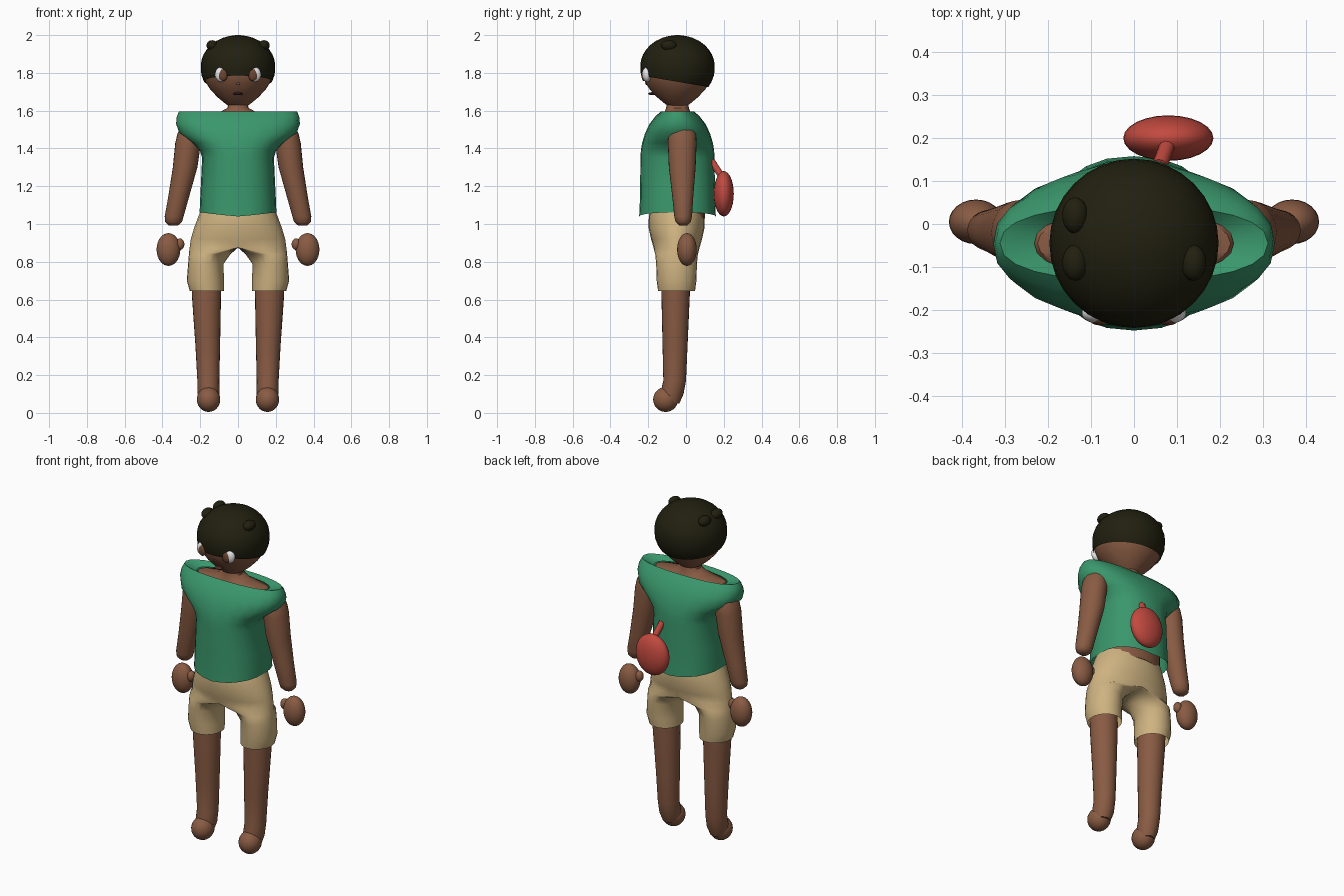
import bpy, bmesh, math
from mathutils import Matrix, Vector

if "Cube" in bpy.data.objects:
    bpy.data.objects.remove(bpy.data.objects["Cube"])

CY = -0.045  # depth of the body's centre line


def material(name, r, g, b):
    m = bpy.data.materials.new(name)
    m.use_nodes = True
    m.diffuse_color = (r, g, b, 1)
    bsdf = m.node_tree.nodes["Principled BSDF"]
    bsdf.inputs["Base Color"].default_value = (r, g, b, 1)
    bsdf.inputs["Roughness"].default_value = 0.7
    return m


skin = material("brown skin", 0.25, 0.105, 0.056)
hair = material("black hair", 0.015, 0.014, 0.005)
green = material("green cloth", 0.042, 0.31, 0.15)
tan = material("tan cloth", 0.62, 0.45, 0.22)
red = material("red", 0.54, 0.068, 0.05)
white = material("eye white", 0.8, 0.8, 0.8)
iris_brown = material("iris brown", 0.15, 0.06, 0.03)
lip = material("dark lip", 0.07, 0.025, 0.02)


def finish(name, bm, mat, mirror=False, angle=50):
    bmesh.ops.recalc_face_normals(bm, faces=bm.faces)
    me = bpy.data.meshes.new(name)
    bm.to_mesh(me)
    bm.free()
    me.materials.append(mat)
    ob = bpy.data.objects.new(name, me)
    bpy.context.collection.objects.link(ob)
    if mirror:
        ob.modifiers.new("Mirror", "MIRROR")
    bpy.ops.object.select_all(action="DESELECT")
    ob.select_set(True)
    bpy.context.view_layer.objects.active = ob
    bpy.ops.object.shade_smooth_by_angle(angle=math.radians(angle))
    return ob


def power(v, p):
    return math.copysign(abs(v) ** p, v)


def loft(rings, n=24, square=1.0, caps=True, wave=0, clamp=False):
    """Skin elliptical rings given as (x, y, z, rx, ry)."""
    bm = bmesh.new()
    loops = []
    for i, (x, y, z, rx, ry) in enumerate(rings):
        loop = []
        for k in range(n):
            a = math.tau * k / n
            px = x + rx * power(math.cos(a), square)
            pz = z + (wave * abs(math.cos(a)) if i == 0 else 0)
            loop.append(bm.verts.new((max(px, 0) if clamp else px,
                                      y + ry * power(math.sin(a), square), pz)))
        loops.append(loop)
    for a, b in zip(loops, loops[1:]):
        for k in range(n):
            bm.faces.new((a[k], a[k - 1], b[k - 1], b[k]))
    if caps:
        bm.faces.new(loops[0])
        bm.faces.new(loops[-1])
    return bm


def ball(name, at, size, mat, mirror=False):
    bm = bmesh.new()
    bmesh.ops.create_uvsphere(bm, u_segments=24, v_segments=14, radius=1)
    bm.transform(Matrix.Translation(at) @ Matrix.Diagonal((*size, 1)))
    return finish(name, bm, mat, mirror)


def centred(profile):
    return [(0, CY, z, rx, ry) for z, rx, ry in profile]


# Head with a tapering chin, and the dome used by both head and hair
def head_rings(grow):
    jaw = [(1.61, .025), (1.635, .065), (1.67, .107), (1.71, .145), (1.75, .171), (1.79, .186)]
    rows = [(z, r + grow) for z, r in jaw]
    for k in range(9):
        a = math.pi / 2 * k / 8.3
        rows.append((1.835 + (.157 + grow) * math.sin(a), (.189 + grow) * math.cos(a)))
    return centred([(z, r, r) for z, r in rows])


finish("head", loft(head_rings(0), 32), skin)

# Hair cap, cut along a sloping hairline
bm = loft(head_rings(.008), 32)
bmesh.ops.bisect_plane(bm, geom=bm.verts[:] + bm.edges[:] + bm.faces[:],
                       plane_co=(0, CY, 1.753), plane_no=Vector((0, -.17, -1)).normalized(),
                       clear_outer=True)
finish("hair_cap", bm, hair)
for i, (x, y) in enumerate([(-.137, .02), (-.137, -.09), (.138, -.09)]):
    ball(f"hair_curl_{i + 1}", (x, y, 1.945), (.03, .042, .028), hair)

# Face
ball("eyes", (.088, -.207, 1.792), (.034, .024, .04), white, True)
ball("irises", (.079, -.223, 1.788), (.024, .013, .031), iris_brown, True)
ball("nose", (0, -.204, 1.745), (.012, .012, .01), skin)
ball("mouth", (0, -.18, 1.69), (.025, .02, .008), lip)

# Neck, shoulders and waist skin
finish("neck", loft(centred([(1.55, .238, .09), (1.572, .225, .078), (1.585, .11, .07),
                             (1.615, .055, .06), (1.66, .05, .055)])), skin)
finish("waist", loft(centred([(1.03, .188, .145), (1.15, .185, .145)])), skin)

# Shirt flaring out into cap sleeves
finish("shirt", loft(centred([(1.04, .203, .203), (1.1, .202, .2), (1.2, .197, .198),
                              (1.35, .19, .196), (1.39, .202, .194), (1.43, .245, .187),
                              (1.48, .31, .172), (1.53, .328, .148), (1.57, .324, .117),
                              (1.596, .312, .088), (1.573, .232, .074)]),
                     square=.86, caps=False, wave=.022), green)

# Shorts: one half of the pelvis running into a leg, then mirrored
bm = loft([(0, -.05, 1.075, .195, .14), (0, -.05, 1.04, .21, .147), (0, -.05, .98, .232, .148),
           (0, -.05, .92, .25, .135), (0, -.05, .875, .256, .122), (.15, -.05, .84, .11, .113),
           (.17, -.05, .79, .094, .108), (.173, -.05, .7, .098, .105),
           (.165, -.05, .645, .09, .098)], clamp=True, caps=False)
wall = [f for f in bm.faces if all(v.co.x < 1e-4 for v in f.verts)]
bmesh.ops.delete(bm, geom=wall, context="FACES")
finish("shorts", bm, tan, True)

# Bare legs with rounded feet
finish("legs", loft([(.168, -.055, .7, .077, .075), (.167, -.055, .62, .077, .075),
                     (.16, -.058, .35, .065, .066), (.157, -.06, .17, .058, .06),
                     (.156, -.075, .1, .058, .062), (.156, -.085, .05, .045, .05)]), skin, True)
ball("feet", (.156, -.108, .071), (.062, .066, .066), skin, True)

# Arms ending in rounded stumps, with separate hands and thumbs
finish("arms", loft([(.25, -.02, 1.52, .05, .055), (.258, -.02, 1.48, .062, .072),
                     (.264, -.02, 1.43, .068, .076), (.28, -.02, 1.3, .065, .071),
                     (.315, -.017, 1.14, .055, .055), (.338, -.015, 1.04, .05, .047),
                     (.341, -.015, 1.01, .044, .04), (.342, -.015, .993, .025, .022)]), skin, True)
ball("hands", (.368, .005, .865), (.063, .052, .087), skin, True)
ball("thumbs", (.308, .0, .893), (.024, .024, .031), skin, True)

# Red pouch on the back with its strap
ball("back_pouch", (.08, .2, 1.16), (.105, .053, .12), red)
top, end = Vector((.06, .135, 1.335)), Vector((.08, .19, 1.25))
bm = bmesh.new()
bmesh.ops.create_cone(bm, cap_ends=True, segments=12, radius1=.018, radius2=.018,
                      depth=(top - end).length)
turn = (top - end).to_track_quat("Z", "Y").to_matrix().to_4x4()
bm.transform(Matrix.Translation((top + end) / 2) @ turn)
finish("pouch_strap", bm, red)
